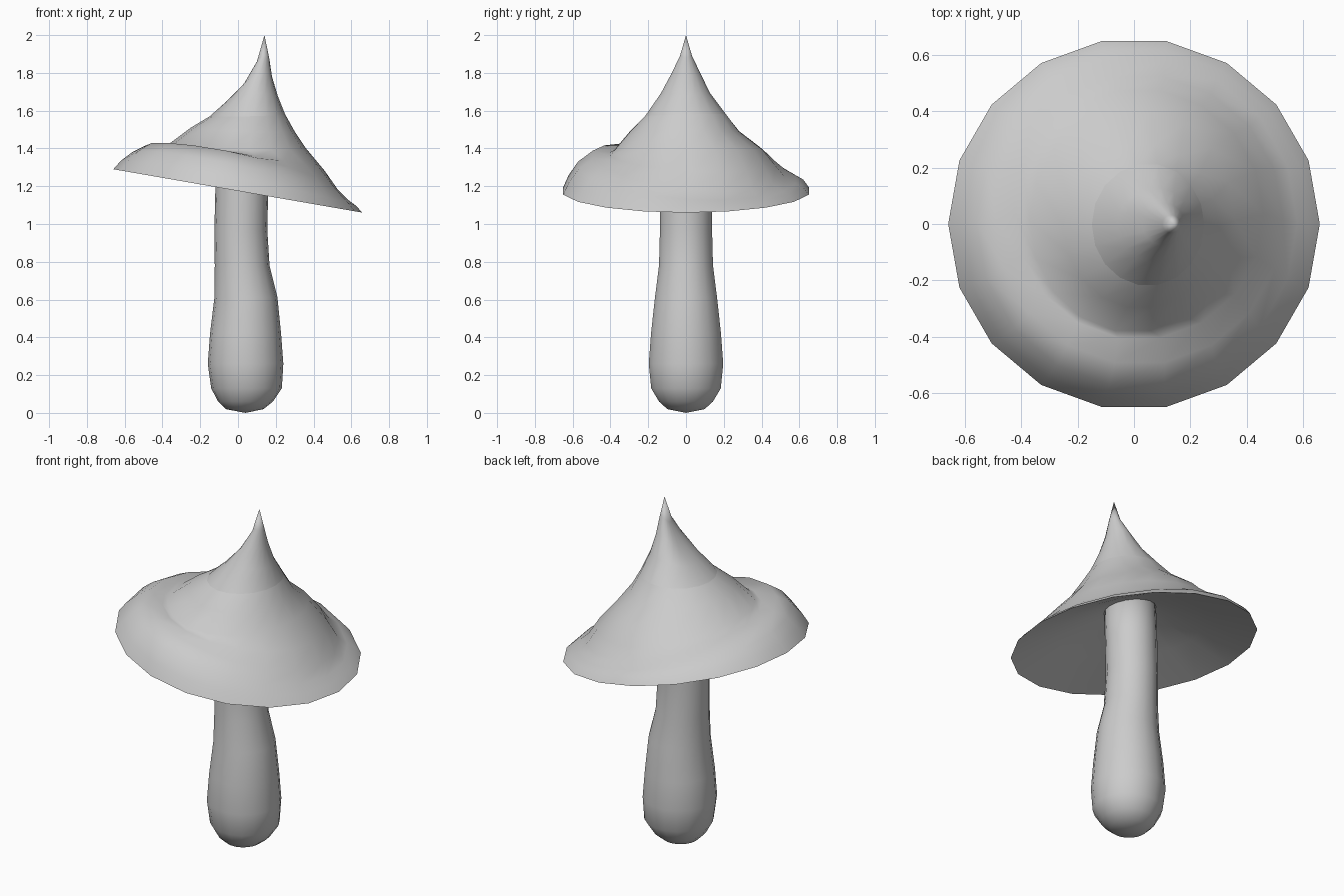
import bpy, bmesh, math

if "Cube" in bpy.data.objects:
    bpy.data.objects.remove(bpy.data.objects["Cube"])

SIDES = 18


def loft(name, rings, start=None, end=None, sharp=()):
    """Skin closed rings of points, with optional pole points and sharp rings."""
    bm = bmesh.new()
    loops = [[bm.verts.new(p) for p in ring] for ring in rings]
    for a, b in zip(loops, loops[1:]):
        for i in range(SIDES):
            j = (i + 1) % SIDES
            bm.faces.new((a[i], a[j], b[j], b[i]))
    for pole, loop in ((start, loops[0]), (end, loops[-1])):
        if pole:
            v = bm.verts.new(pole)
            for i in range(SIDES):
                bm.faces.new((loop[i], loop[(i + 1) % SIDES], v))
    bmesh.ops.recalc_face_normals(bm, faces=bm.faces)
    for f in bm.faces:
        f.smooth = True
    for k in sharp:
        for i in range(SIDES):
            e = bm.edges.get((loops[k][i], loops[k][(i + 1) % SIDES]))
            e.smooth = False
    mesh = bpy.data.meshes.new(name)
    bm.to_mesh(mesh)
    bm.free()
    ob = bpy.data.objects.new(name, mesh)
    bpy.context.collection.objects.link(ob)
    return ob


def wavy_ring(xl, zl, xr, zr, yf, zf, yb, zb):
    """Ring through its left, right, front and back points."""
    pts = []
    mean = (zl + zr + zf + zb) / 4
    second = (zl + zr - zf - zb) / 4
    for i in range(SIDES):
        t = math.tau * i / SIDES
        c, s = math.cos(t), math.sin(t)
        z = mean + (zr - zl) / 2 * c + (zb - zf) / 2 * s + second * math.cos(2 * t)
        pts.append(((xl + xr) / 2 + (xr - xl) / 2 * c,
                    (yf + yb) / 2 + (yb - yf) / 2 * s, z))
    return pts


# Stem: bulbous foot, slight bend
stem = [(0.035, 0.02, 0.10), (0.04, 0.06, 0.145), (0.045, 0.13, 0.187),
        (0.04, 0.26, 0.20), (0.04, 0.42, 0.188), (0.042, 0.61, 0.167),
        (0.022, 0.78, 0.145), (0.015, 0.97, 0.14), (0.02, 1.18, 0.14),
        (0.03, 1.42, 0.14)]
loft("stem", [wavy_ring(cx - r, z, cx + r, z, -r, z, r, z) for cx, z, r in stem],
     start=(0.04, 0, 0), end=(0.03, 0, 1.44))

# Cap: hollow underside, tilted rim, drooping folds, bent point
cap = [
    (-.14, 1.40, .19, 1.34, -.16, 1.37, .16, 1.37),
    (-.40, 1.345, .42, 1.20, -.41, 1.275, .41, 1.275),
    (-.66, 1.29, .66, 1.06, -.66, 1.175, .66, 1.175),
    (-.62, 1.335, .62, 1.10, -.63, 1.24, .63, 1.215),
    (-.56, 1.38, .58, 1.13, -.58, 1.31, .59, 1.235),
    (-.49, 1.415, .53, 1.18, -.50, 1.37, .53, 1.27),
    (-.42, 1.405, .46, 1.28, -.41, 1.37, .48, 1.32),
    (-.37, 1.42, .36, 1.40, -.385, 1.39, .41, 1.395),
    (-.25, 1.51, .30, 1.49, -.30, 1.49, .285, 1.49),
    (-.15, 1.57, .25, 1.58, -.22, 1.57, .215, 1.58),
    (-.06, 1.65, .21, 1.68, -.135, 1.69, .13, 1.69),
    (.03, 1.74, .18, 1.78, -.075, 1.80, .075, 1.80),
    (.10, 1.86, .165, 1.88, -.032, 1.89, .032, 1.89),
]
loft("cap", [wavy_ring(*r) for r in cap], start=(0.03, 0, 1.40),
     end=(0.14, 0, 2.0), sharp=(2, 9))
